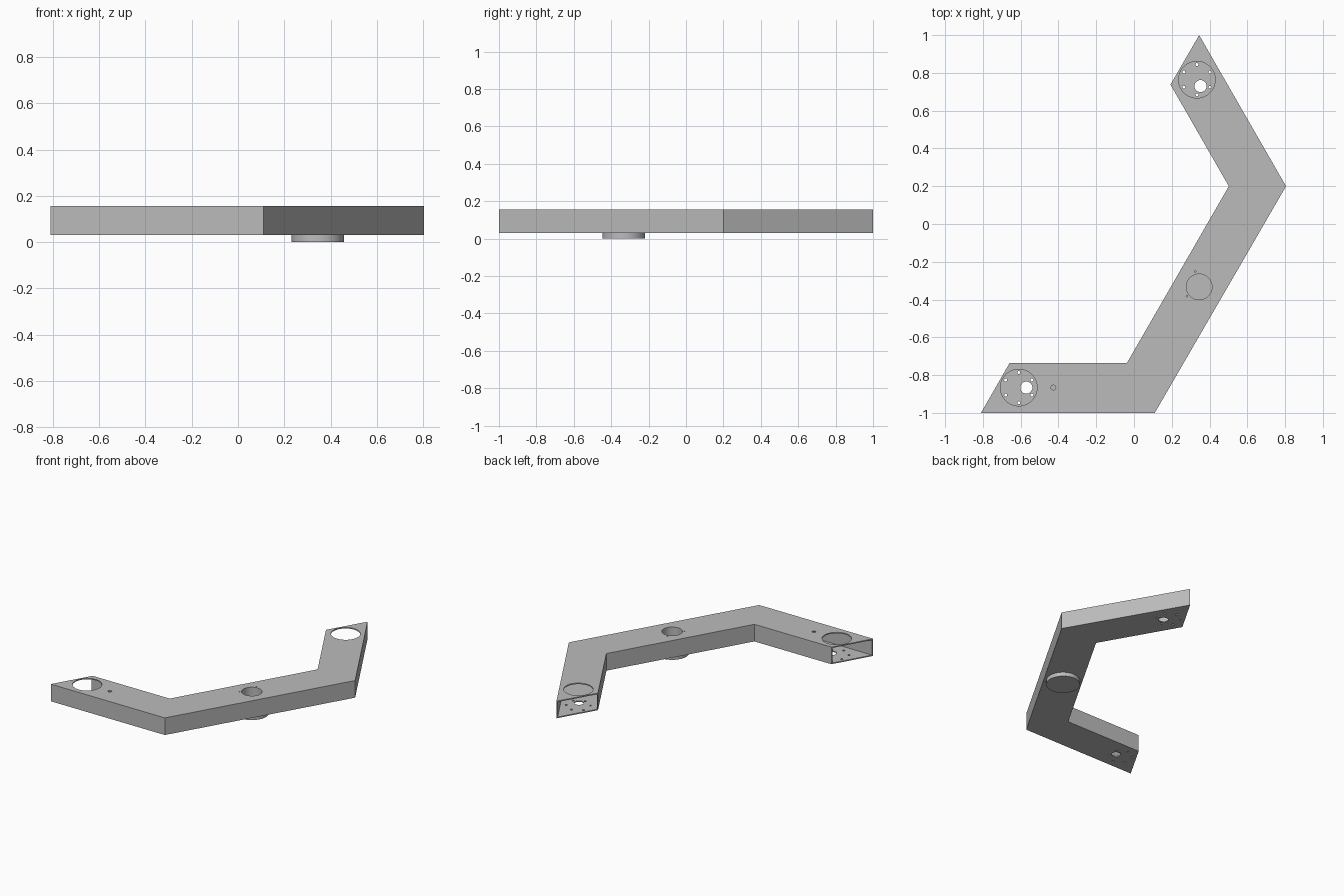
import bpy, bmesh, math
from mathutils import Vector

if "Cube" in bpy.data.objects:
    bpy.data.objects.remove(bpy.data.objects["Cube"])

Z0, Z1, WALL, WIDTH = 0.03, 0.155, 0.008, 0.265

grey = bpy.data.materials.new("light_grey")
grey.use_nodes = True
grey.diffuse_color = (0.5, 0.5, 0.5, 1)
grey.node_tree.nodes["Principled BSDF"].inputs["Base Color"].default_value = (0.5, 0.5, 0.5, 1)


def finish(name, bm):
    bmesh.ops.recalc_face_normals(bm, faces=bm.faces)
    mesh = bpy.data.meshes.new(name)
    bm.to_mesh(mesh)
    bm.free()
    mesh.materials.append(grey)
    ob = bpy.data.objects.new(name, mesh)
    bpy.context.collection.objects.link(ob)
    return ob


def prism(bm, pts, z0, z1):
    face = bm.faces.new([bm.verts.new((p[0], p[1], z0)) for p in pts])
    ext = bmesh.ops.extrude_face_region(bm, geom=[face], use_keep_orig=True)
    verts = [v for v in ext["geom"] if isinstance(v, bmesh.types.BMVert)]
    bmesh.ops.translate(bm, verts=verts, vec=(0, 0, z1 - z0))


def circle(c, r, n):
    return [(c[0] + r * math.cos(2 * math.pi * i / n),
             c[1] + r * math.sin(2 * math.pi * i / n)) for i in range(n)]


def smooth(ob):
    bpy.ops.object.select_all(action="DESELECT")
    ob.select_set(True)
    bpy.context.view_layer.objects.active = ob
    bpy.ops.object.shade_smooth_by_angle(angle=math.radians(30))


def cut(ob, bm):
    cutter = finish("cutter", bm)
    cutter.hide_render = True
    mod = ob.modifiers.new("cut", "BOOLEAN")
    mod.operation, mod.solver, mod.object = "DIFFERENCE", "EXACT", cutter
    bpy.context.view_layer.objects.active = ob
    bpy.ops.object.modifier_apply(modifier=mod.name)
    bpy.data.objects.remove(cutter)


# Bent box tube: outer and inner side of each station along the arm
outer = [Vector(p) for p in ((-0.81, -1), (0.11, -1), (0.805, 0.2), (0.345, 1))]
inner = [Vector(p) for p in ((-0.658, -0.735), (-0.037, -0.735), (0.502, 0.2), (0.193, 0.738))]
bm = bmesh.new()
prism(bm, outer + inner[::-1], Z0, Z1)
tube = finish("bent_box_tube", bm)

# Hollow inside, open at both ends
f = WALL / WIDTH
side_a = [o.lerp(i, f) for o, i in zip(outer, inner)]
side_b = [i.lerp(o, f) for o, i in zip(outer, inner)]
for side in (side_a, side_b):
    side[0] += (side[0] - side[1]).normalized() * 0.1
    side[-1] += (side[-1] - side[-2]).normalized() * 0.1
bm = bmesh.new()
prism(bm, side_a + side_b[::-1], Z0 + WALL, Z1 - WALL)
cut(tube, bm)

# Access holes in the top, shaft and bolt holes in the bottom
hub = (0.345, -0.333)
mid = (Z0 + Z1) / 2
bm = bmesh.new()
for c, shaft in (((-0.61, -0.866), (-0.57, -0.866)), ((0.333, 0.764), (0.352, 0.73))):
    prism(bm, circle(c, 0.097, 64), mid, Z1 + 0.05)
    prism(bm, circle(shaft, 0.032, 32), Z0 - 0.05, mid - 0.02)
    for k in range(6):
        a = math.radians(90 + 60 * k)
        bolt = (c[0] + 0.08 * math.cos(a), c[1] + 0.08 * math.sin(a))
        prism(bm, circle(bolt, 0.008, 16), Z0 - 0.05, mid - 0.02)
prism(bm, circle(hub, 0.068, 64), mid, Z1 + 0.05)
for c, r in (((-0.427, -0.866), 0.013), ((0.325, -0.252), 0.004), ((0.28, -0.382), 0.004)):
    prism(bm, circle(c, r, 16), mid, Z1 + 0.05)
cut(tube, bm)
smooth(tube)

# Sleeve lining the middle hole
bm = bmesh.new()
rings = [[bm.verts.new((x, y, z)) for x, y in circle(hub, r, 64)]
         for r, z in ((0.068, Z0 + WALL), (0.068, Z1 - 0.001), (0.074, Z1 - 0.001), (0.074, Z0 + WALL))]
for a, b in zip(rings, rings[1:] + rings[:1]):
    for i in range(64):
        j = (i + 1) % 64
        bm.faces.new((a[i], a[j], b[j], b[i]))
smooth(finish("hub_sleeve", bm))

# Round mounting pad underneath
bm = bmesh.new()
prism(bm, circle(hub, 0.114, 64), 0, Z0)
smooth(finish("mounting_pad", bm))
